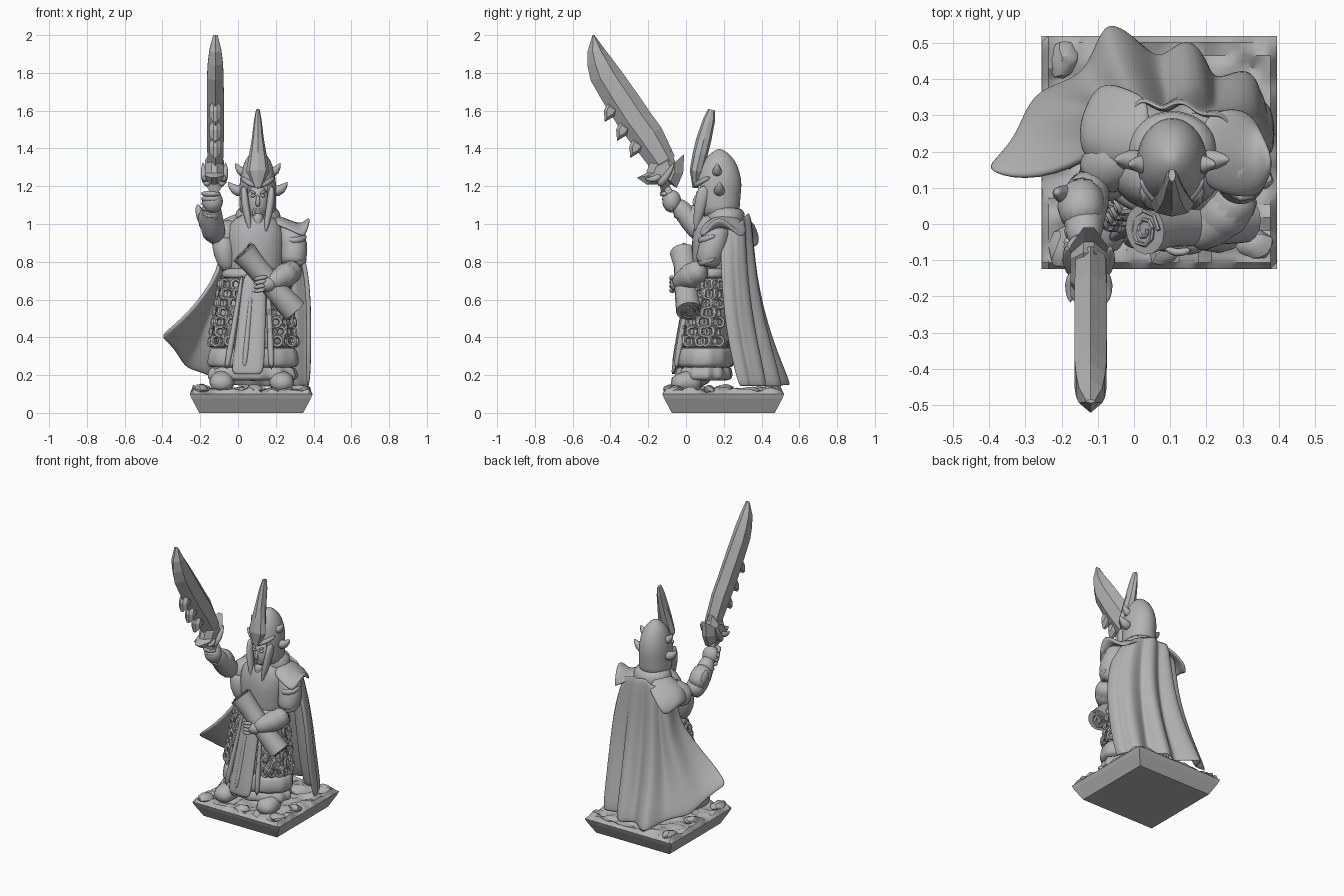
import bpy, bmesh, math, random
from mathutils import Vector, Matrix, noise

random.seed(4)
if "Cube" in bpy.data.objects:
    bpy.data.objects.remove(bpy.data.objects["Cube"], do_unlink=True)

grey = bpy.data.materials.new("plain grey")
grey.use_nodes = True
grey.diffuse_color = (0.45, 0.45, 0.45, 1)
grey.node_tree.nodes["Principled BSDF"].inputs["Base Color"].default_value = (0.45, 0.45, 0.45, 1)


def finish(name, bm, subsurf=0, thick=0, flat=False):
    bmesh.ops.recalc_face_normals(bm, faces=bm.faces)
    mesh = bpy.data.meshes.new(name)
    bm.to_mesh(mesh)
    bm.free()
    ob = bpy.data.objects.new(name, mesh)
    bpy.context.collection.objects.link(ob)
    mesh.materials.append(grey)
    if thick:
        mod = ob.modifiers.new("thickness", "SOLIDIFY")
        mod.thickness, mod.offset = thick, 0
    if subsurf:
        mod = ob.modifiers.new("smooth", "SUBSURF")
        mod.levels = mod.render_levels = subsurf
        mesh.polygons.foreach_set("use_smooth", [True] * len(mesh.polygons))
    elif not flat:
        bpy.ops.object.select_all(action="DESELECT")
        ob.select_set(True)
        bpy.context.view_layer.objects.active = ob
        bpy.ops.object.shade_smooth_by_angle(angle=math.radians(35))


def loft(bm, rings, closed=False):
    rows = [[bm.verts.new(p) for p in ring] for ring in rings]
    n = len(rows[0])
    pairs = list(zip(rows, rows[1:])) + ([(rows[-1], rows[0])] if closed else [])
    for a, b in pairs:
        for i in range(n):
            j = (i + 1) % n
            bm.faces.new((a[i], a[j], b[j], b[i]))
    if not closed:
        bm.faces.new(rows[0])
        bm.faces.new(rows[-1])


def tube(name, pts, radii, sides=10, subsurf=1, cut=None, thick=0, flat=False):
    """Swept tube; a radius may be a pair for an oval section."""
    pts = [Vector(p) for p in pts]
    main = (pts[-1] - pts[0]).normalized()
    ref = Vector((0, 1, 0)) if abs(main.x) > 0.8 else Vector((1, 0, 0))
    rings = []
    for i, p in enumerate(pts):
        t = (pts[min(i + 1, len(pts) - 1)] - pts[max(i - 1, 0)]).normalized()
        a = (ref - t * ref.dot(t)).normalized()
        b = t.cross(a)
        r = radii[i] if isinstance(radii[i], tuple) else (radii[i], radii[i])
        angles = [math.tau * k / sides for k in range(sides)]
        rings.append([p + a * math.cos(k) * r[0] + b * math.sin(k) * r[1] for k in angles])
    bm = bmesh.new()
    loft(bm, rings)
    if cut:
        gone = [f for f in bm.faces if cut(f.calc_center_median())]
        bmesh.ops.delete(bm, geom=gone, context="FACES")
    finish(name, bm, subsurf, thick, flat)


def blob(name, loc, size):
    bm = bmesh.new()
    bmesh.ops.create_uvsphere(bm, u_segments=20, v_segments=12, radius=1,
                              matrix=Matrix.Translation(loc) @ Matrix.Diagonal((*size, 1)))
    finish(name, bm)


def sheet(name, rows, thick, split=1, ripple=0, waves=6):
    bm = bmesh.new()
    grid = []
    for ri, row in enumerate(rows):
        line = []
        for k in range((len(row) - 1) * split + 1):
            i = min(k // split, len(row) - 2)
            p = Vector(row[i]).lerp(Vector(row[i + 1]), k / split - i)
            u = k / ((len(row) - 1) * split)
            out = Vector((p.x - 0.1, p.y - 0.1, 0)).normalized()
            amount = ripple * min(1, 0.3 + ri * 0.35) * math.sin(math.pi * u)
            line.append(bm.verts.new(p + out * amount * math.sin(u * waves * math.tau)))
        grid.append(line)
    for a, b in zip(grid, grid[1:]):
        for i in range(len(a) - 1):
            bm.faces.new((a[i], a[i + 1], b[i + 1], b[i]))
    finish(name, bm, 2, thick)


def spiked_plate(name, outline, x, half):
    """Plate in the side plane, thinner toward its rim."""
    mid = sum((Vector(p) for p in outline), Vector((0, 0))) / len(outline)
    bm = bmesh.new()
    loft(bm, [[(x + s * half, *mid.lerp(Vector(p), k)) for p in outline]
              for s, k in ((-1, 0.55), (-0.3, 1), (0.3, 1), (1, 0.55))])
    finish(name, bm, flat=True)


# Plinth with slanted sides and rough ground
def square(grow, z):
    return [(-0.255 - grow, -0.125 - grow, z), (0.395 + grow, -0.125 - grow, z),
            (0.395 + grow, 0.52 + grow, z), (-0.255 - grow, 0.52 + grow, z)]


bm = bmesh.new()
loft(bm, [square(-0.05, 0), square(-0.01, 0.075), square(0, 0.1)])
finish("plinth", bm, flat=True)
bm = bmesh.new()
bmesh.ops.create_grid(bm, x_segments=36, y_segments=36, size=0.5,
                      matrix=Matrix.Translation((0.07, 0.1975, 0)) @ Matrix.Diagonal((0.65, 0.645, 1, 1)))
for v in bm.verts:
    bump = noise.noise(v.co * 14) + 0.5 * noise.noise(v.co * 31)
    v.co.z = 0.099 if v.is_boundary else 0.122 + 0.026 * bump
finish("rough_ground", bm)
for x, y, r in ((-.2, -.07, .05), (.33, -.06, .05), (.08, -.08, .045), (-.19, .2, .05), (.34, .12, .04), (-.2, .45, .05)):
    bm = bmesh.new()
    bmesh.ops.create_icosphere(bm, subdivisions=2, radius=r, matrix=Matrix.Translation((x, y, 0.118))
                               @ Matrix.Rotation(x * 9, 4, "Z") @ Matrix.Diagonal((1.1, 0.8, 0.55, 1)))
    for v in bm.verts:
        v.co += Vector((random.random(), random.random(), random.random())) * 0.01
    finish("rock", bm)

# Boots and legs
for x, side in ((-0.07, -1), (0.215, 1)):
    tube("leg", [(x, 0.07, 0.12), (x, 0.09, 0.35)], [0.07, 0.075])
    tube("boot", [(x + 0.01 * side, 0.09, 0.16), (x + 0.015 * side, 0.0, 0.17), (x + 0.02 * side, -0.085, 0.145)],
         [0.065, (0.075, 0.065), (0.06, 0.045)])


# Skirt, hems and chain links
def skirt(a, z, off=0):
    t = (0.72 - z) / 0.44
    return Vector((0.088 - 0.008 * t + (0.165 + 0.065 * t + off) * math.cos(a),
                   0.13 - 0.03 * t + (0.1 + 0.045 * t + off) * math.sin(a), z))


def skirt_band(name, levels, wave=0):
    bm = bmesh.new()
    loft(bm, [[skirt(math.tau * k / 48, z, off + wave * math.sin(k * 1.57)) for k in range(48)] for z, off in levels])
    finish(name, bm, 1)


skirt_band("skirt", [(0.76, -0.02), (0.7, 0), (0.5, 0), (0.28, 0)])
skirt_band("lower_hem", [(0.35, 0), (0.34, 0.01), (0.25, 0.014), (0.235, -0.01)], 0.003)
skirt_band("under_robe", [(0.27, -0.01), (0.2, -0.004), (0.175, -0.012), (0.17, -0.05)], 0.01)
skirt_band("belt", [(0.77, -0.01), (0.76, 0.01), (0.72, 0.014), (0.71, -0.005)])
bm = bmesh.new()
for row in range(7):
    z = 0.38 + row * 0.05
    for k in range(26):
        a = math.tau * (k + 0.5 * (row % 2)) / 26
        from_front = abs((a + math.pi / 2 + math.pi) % math.tau - math.pi)
        if from_front < 0.42 or from_front > 2.1:
            continue
        n = Vector((math.cos(a), 1.5 * math.sin(a), 0.15)).normalized()
        frame = n.to_track_quat("Z", "Y").to_matrix().to_4x4()
        tilt = Matrix.Rotation(0.45 if k % 2 else -0.45, 4, "Y")
        m = Matrix.Translation(skirt(a, z, 0.006)) @ frame @ tilt
        rings = []
        for i in range(14):
            spin = Matrix.Rotation(math.tau * i / 14, 4, "Z")
            rings.append([m @ spin @ Vector((0.025 + 0.01 * math.cos(j * math.tau / 6), 0,
                                             0.012 * math.sin(j * math.tau / 6))) for j in range(6)])
        loft(bm, rings, closed=True)
finish("chain_links", bm)

# Front panel with trims
front = -math.pi / 2
sheet("front_panel", [[skirt(front + a - (0.7 - z) * 0.25, z, 0.01 + 0.008 * (i % 2))
                       for i, a in enumerate((-0.36, -0.18, 0, 0.18, 0.36))] for z in (0.74, 0.6, 0.45, 0.32, 0.2)], 0.02)
for a in (-0.42, -0.08, 0.42):
    tube("panel_trim", [skirt(front + a * (1.3 - z * 0.5) - (0.7 - z) * 0.2, z, 0.014) for z in (0.74, 0.58, 0.4, 0.22)],
         [0.01, 0.014, 0.017, 0.02], 8)

# Torso
tube("torso", [(0.09, 0.14, z) for z in (0.68, 0.78, 0.9, 1.0, 1.06)],
     [(0.15, 0.1), (0.145, 0.105), (0.16, 0.115), (0.15, 0.1), (0.07, 0.07)], 16)
blob("chest_plate", (0.1, 0.09, 0.9), (0.11, 0.055, 0.115))
tube("collar", [(0.105, 0.2, 0.98), (0.105, 0.21, 1.04), (0.105, 0.215, 1.1)],
     [(0.15, 0.12), (0.12, 0.105), (0.115, 0.1)], 16)

# Cape
sheet("cape", [
    [(.29, .19, .97), (.27, .27, 1.01), (.2, .31, 1.05), (.1, .33, 1.07), (.02, .33, 1.05), (-.06, .3, 1), (-.09, .22, .95)],
    [(.37, .18, .77), (.36, .27, .74), (.25, .32, .73), (.13, .34, .73), (0, .34, .72), (-.07, .31, .72), (-.08, .2, .76)],
    [(.375, .21, .42), (.37, .3, .42), (.25, .37, .4), (.12, .41, .38), (-.04, .42, .38), (-.18, .31, .45), (-.27, .11, .51)],
    [(.37, .28, .13), (.36, .37, .13), (.25, .43, .13), (.11, .49, .13), (-.07, .53, .14), (-.26, .35, .23), (-.42, .145, .41)],
], 0.025, split=6, ripple=0.035, waves=5)

# Helmet with open face, cheek guards, crest and horns
tube("helmet", [(0.105, y, z) for y, z in ((.18, 1.04), (.175, 1.1), (.172, 1.16), (.172, 1.21), (.177, 1.28), (.178, 1.34), (.178, 1.375), (.18, 1.39))],
     [(.095, .1), (.09, .105), (.09, .112), (.092, .118), (.082, .104), (.06, .074), (.03, .036), .008], 20,
     cut=lambda c: c.z < 1.19 and c.y < 0.13 and abs(c.x - 0.105) < 0.06, thick=0.015)
tube("helmet_crest", [(0.105, y, z) for y, z in ((.05, 1.19), (.055, 1.28), (.075, 1.37), (.095, 1.45), (.122, 1.55), (.135, 1.605))],
     [(.02, .015), (.062, .035), (.046, .04), (.032, .04), (.02, .032), (.01, .018)], 8, 0, flat=True)
for s in (-1, 1):
    x = 0.105
    tube("brow_guard", [(x, 0.045, 1.2), (x + s * 0.05, 0.065, 1.215), (x + s * 0.09, 0.13, 1.25)], [0.014, 0.018, 0.012], 8)
    tube("cheek_guard", [(x + s * .075, .1, 1.21), (x + s * .068, .075, 1.1), (x + s * .05, .06, 1.02), (x + s * .04, .05, .95)],
         [(.02, .04), (.024, .035), (.02, .025), (.004, .006)], 8)
    tube("upper_horn", [(x + s * .06, .165, 1.27), (x + s * .1, .165, 1.28), (x + s * .12, .165, 1.325)], [.034, .026, .004], 8)
    tube("lower_horn", [(x + s * .075, .175, 1.17), (x + s * .13, .178, 1.18), (x + s * .16, .178, 1.225)], [.038, .03, .004], 8)
    blob("eye", (x + s * 0.026, 0.063, 1.15), (0.013, 0.012, 0.009))
    tube("eyebrow", [(x + s * .01, .055, 1.158), (x + s * .045, .07, 1.18)], [0.01, 0.008], 6)

# Face with open mouth and pointed chin
blob("face", (0.105, 0.125, 1.11), (0.062, 0.07, 0.1))
tube("nose", [(0.105, .058, 1.16), (0.105, .038, 1.105), (0.105, .06, 1.095)], [.008, .015, .012], 8)
tube("lips", [(0.105 + .024 * math.cos(a), .064, 1.06 + .024 * math.sin(a)) for a in [math.tau * i / 10 for i in range(10)]],
     [0.008] * 10, 6)
tube("chin", [(0.105, .09, 1.05), (0.105, .07, 1.015), (0.105, .06, .975)], [.045, .03, .008], 8)

# Shoulder pads
sheet("left_pad", [
    [(.18, .1, 1.0), (.18, .19, 1.06), (.18, .3, 1.02)],
    [(.28, .07, .97), (.28, .19, 1.02), (.27, .33, .97)],
    [(.34, .07, .93), (.345, .18, 1.01), (.32, .31, .93)],
    [(.36, .1, .94), (.395, .17, 1.075), (.34, .28, .93)]], 0.03)
sheet("right_pad", [
    [(.04, .15, 1.03), (.04, .23, 1.07), (.05, .35, 1.02)],
    [(-.04, .14, 1.0), (-.05, .24, 1.05), (-.02, .38, .97)],
    [(-.12, .17, .96), (-.13, .25, 1.0), (-.08, .4, .9)],
    [(-.14, .2, .9), (-.15, .28, .93), (-.11, .36, .86)]], 0.03)

# Left arm bent across the front, with cuff and fist
tube("left_upper_arm", [(.25, .18, 1), (.29, .15, .92), (.3, .13, .84), (.285, .1, .77)], [.07, .08, .075, .065], 12)
for z in (0.8, 0.86, 0.92):
    tube("sleeve_fold", [(.24, .12, z), (.295, .06, z - .01), (.35, .1, z), (.355, .16, z + .02)], [.012, .02, .02, .012], 8)
tube("left_forearm", [(.31, .1, .77), (.26, .03, .73), (.2, -.02, .7), (.15, -.05, .68)], [.065, .065, .06, .035], 12)
tube("left_cuff", [(.3, .07, .76), (.21, -.01, .7), (.2, -.015, .695)], [.08, .065, .03], 12)
blob("left_hand", (.15, -.045, .68), (.055, .04, .04))
for i in range(4):
    tube("left_finger", [(.16 - .004 * i, -.07, .72 - .022 * i), (.115, -.085, .715 - .022 * i), (.08, -.06, .705 - .022 * i)], [.013, .014, .01], 6)

# Rolled scroll
tube("scroll", [(.03, -.015, .85), (.09, -.005, .78), (.2, .0, .65), (.3, .015, .54)], [.07, .06, .06, .068], 16, 0)
for end in ((.028, -.017, .852), (.302, .016, .538)):
    curl = [Vector(end) + Vector((.66, 0, .75)) * math.cos(i * .8) * (.06 - .003 * i)
            + Vector((0, 1, 0)) * math.sin(i * .8) * (.06 - .003 * i) for i in range(17)]
    for i in range(0, 16, 2):
        tube("scroll_curl", curl[i:i + 3], [.006] * 3, 6, 0)

# Right arm raised, with flared guard and fist
tube("right_upper_arm", [(.0, .21, .98), (-.07, .17, .93), (-.12, .11, .91)], [.08, .085, .065], 12)
tube("hanging_sleeve", [(-.08, .14, .94), (-.075, .11, .84), (-.05, .12, .74)], [.07, .06, .035], 12)
tube("right_forearm", [(-.12, .13, .92), (-.135, .06, .98), (-.14, -.01, 1.06), (-.135, -.06, 1.12)], [.06, .07, .055, .045], 12)
tube("arm_guard", [(-.14, .1, .96), (-.15, .05, 1.04), (-.14, -.01, 1.07)], [.06, .075, .05], 12)
tube("guard_fin", [(-.15, .08, .98), (-.205, .08, 1.04), (-.215, .09, 1.11)], [.035, .03, .01], 8)
tube("right_cuff", [(-.14, -.01, 1.05), (-.14, -.03, 1.08)], [.062, .055], 12)
blob("right_hand", (-.135, -.075, 1.12), (.055, .05, .06))
for i in range(4):
    y, z = -.11 + .012 * i, 1.16 - .026 * i
    tube("right_finger", [(-.19, y + .04, z), (-.175, y - .01, z), (-.125, y - .025, z), (-.09, y + .01, z)], [.012, .016, .016, .012], 8)
tube("sword_grip", [(-.125, -.13, 1.24), (-.125, -.03, 1.05), (-.125, -.02, 1.03)], [.028, .028, .035], 10)

# Sword: bevelled blade, barbs and spiked guard
bm = bmesh.new()
rings = []
for ly, lz, ry, rz, t in ((-.16, 1.26, -.06, 1.36, .04), (-.285, 1.42, -.13, 1.51, .045), (-.36, 1.52, -.185, 1.585, .045),
                          (-.43, 1.63, -.25, 1.68, .045), (-.505, 1.76, -.335, 1.80, .044), (-.522, 1.84, -.38, 1.86, .04),
                          (-.522, 1.91, -.43, 1.925, .032), (-.495, 2.0, -.485, 2.0, .012)):
    a, b = Vector((-.12, ly, lz)), Vector((-.12, ry, rz))
    side = Vector((t, 0, 0))
    rings.append([a, a.lerp(b, .3) + side, a.lerp(b, .75) + side, b, a.lerp(b, .75) - side, a.lerp(b, .3) - side])
loft(bm, rings)
finish("sword_blade", bm, flat=True)
for y, z in ((-.4, 1.59), (-.335, 1.49), (-.265, 1.4)):
    spiked_plate("blade_barb", [(y - .03, z - .05), (y - .035, z + .01), (y - .01, z + .06), (y + .05, z + .02), (y + .02, z - .02)], -.12, .03)
spiked_plate("sword_guard", [(-.26, 1.245), (-.21, 1.27), (-.19, 1.33), (-.13, 1.36), (-.08, 1.39), (-.05, 1.31), (-.01, 1.37),
                             (-.015, 1.27), (-.05, 1.19), (-.08, 1.21), (-.13, 1.16), (-.14, 1.21), (-.21, 1.21)], -.125, .05)
for x, s in ((-.125, -1), (-.125, 1)):
    tube("guard_prong", [(x + s * .03, -.15, 1.2), (x + s * .06, -.1, 1.25), (x + s * .06, -.06, 1.33)], [.025, .022, .005], 8)
    tube("guard_hook", [(x + s * .03, -.13, 1.26), (x + s * .055, -.17, 1.23), (x + s * .05, -.22, 1.24)], [.025, .02, .005], 8)
